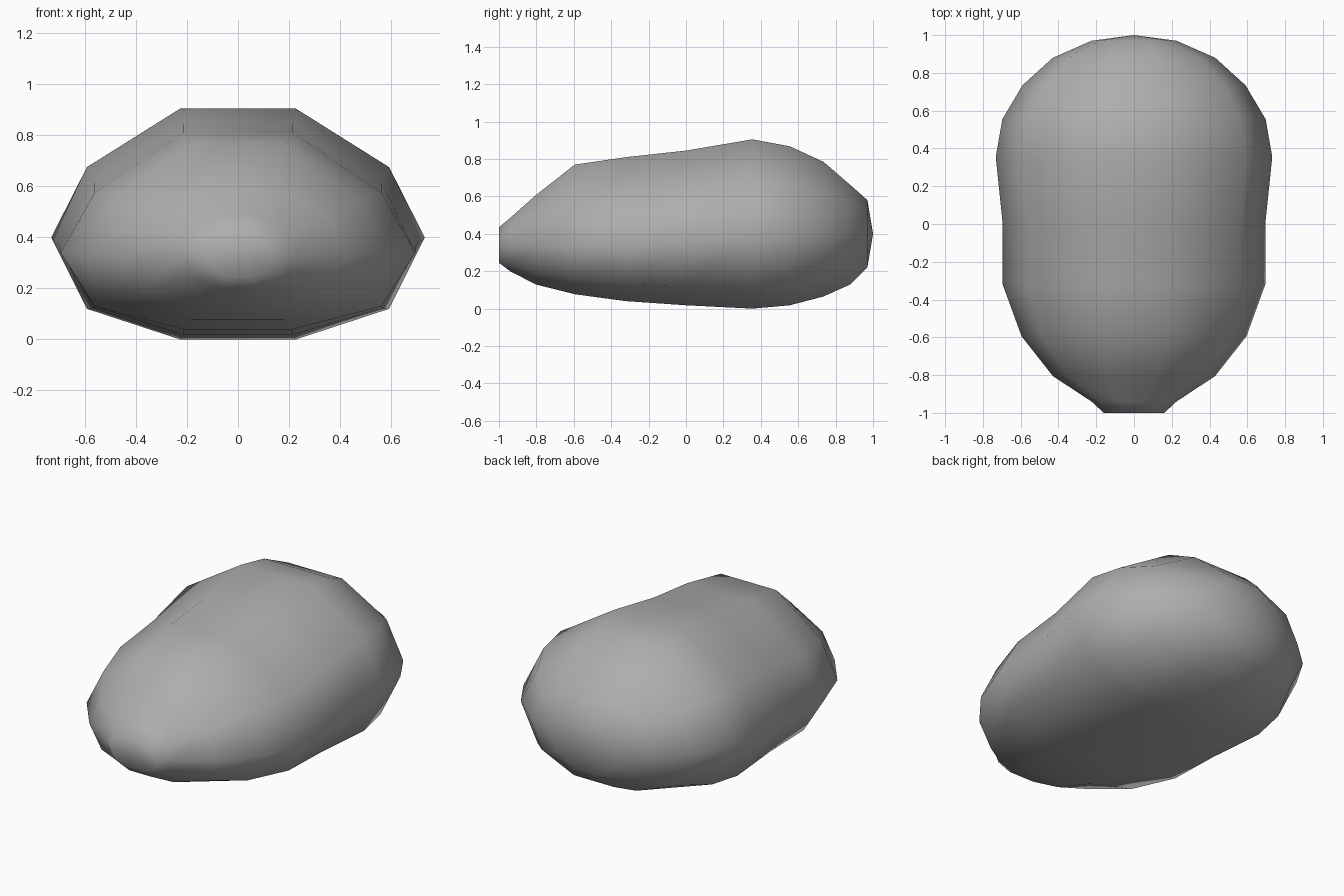
import bpy, bmesh, math

if "Cube" in bpy.data.objects:
    bpy.data.objects.remove(bpy.data.objects["Cube"])

# Rings along the body: y, half width, top z, middle z, bottom z, upper and lower shoulder ratio
RINGS = [
    (-1.00, 0.16, 0.435, 0.335, 0.245, 0.60, 0.64),
    (-0.94, 0.225, 0.485, 0.335, 0.20, 0.60, 0.64),
    (-0.805, 0.43, 0.605, 0.335, 0.13, 0.55, 0.67),
    (-0.595, 0.595, 0.77, 0.335, 0.077, 0.51, 0.70),
    (-0.32, 0.695, 0.81, 0.34, 0.04, 0.50, 0.70),
    (0.00, 0.695, 0.845, 0.365, 0.018, 0.52, 0.70),
    (0.355, 0.732, 0.905, 0.40, 0.0, 0.545, 0.70),
    (0.555, 0.697, 0.868, 0.40, 0.018, 0.55, 0.69),
    (0.735, 0.59, 0.785, 0.40, 0.065, 0.57, 0.67),
    (0.88, 0.43, 0.66, 0.40, 0.13, 0.60, 0.64),
    (0.97, 0.225, 0.58, 0.40, 0.222, 0.618, 0.618),
]


def ring_points(y, w, top, mid, bottom, up, low):
    """Ten-sided cross-section, with flat top and bottom."""
    heights = [mid, mid + (top - mid) * up, top, top, mid + (top - mid) * up,
               mid, mid - (mid - bottom) * low, bottom, bottom,
               mid - (mid - bottom) * low]
    return [(w * math.cos(math.radians(36 * i)), y, h) for i, h in enumerate(heights)]


bm = bmesh.new()
loops = [[bm.verts.new(p) for p in ring_points(*r)] for r in RINGS]

# Skin between neighbouring rings
for a, b in zip(loops, loops[1:]):
    for i in range(10):
        j = (i + 1) % 10
        bm.faces.new((a[i], a[j], b[j], b[i]))

# Rounded back tip
tip = bm.verts.new((0, 1, 0.40))
for i in range(10):
    bm.faces.new((loops[-1][i], loops[-1][(i + 1) % 10], tip))

# Flat front cap, blended softly into the body
bm.faces.new(loops[0])
bmesh.ops.recalc_face_normals(bm, faces=bm.faces[:])
for f in bm.faces:
    f.smooth = True

mesh = bpy.data.meshes.new("rounded_body")
bm.to_mesh(mesh)
bm.free()
body = bpy.data.objects.new("rounded_body", mesh)
bpy.context.collection.objects.link(body)

# Dark grey surface
grey = bpy.data.materials.new("dark_grey")
grey.diffuse_color = (0.42, 0.42, 0.42, 1)
grey.use_nodes = True
grey.node_tree.nodes["Principled BSDF"].inputs["Base Color"].default_value = grey.diffuse_color
mesh.materials.append(grey)
